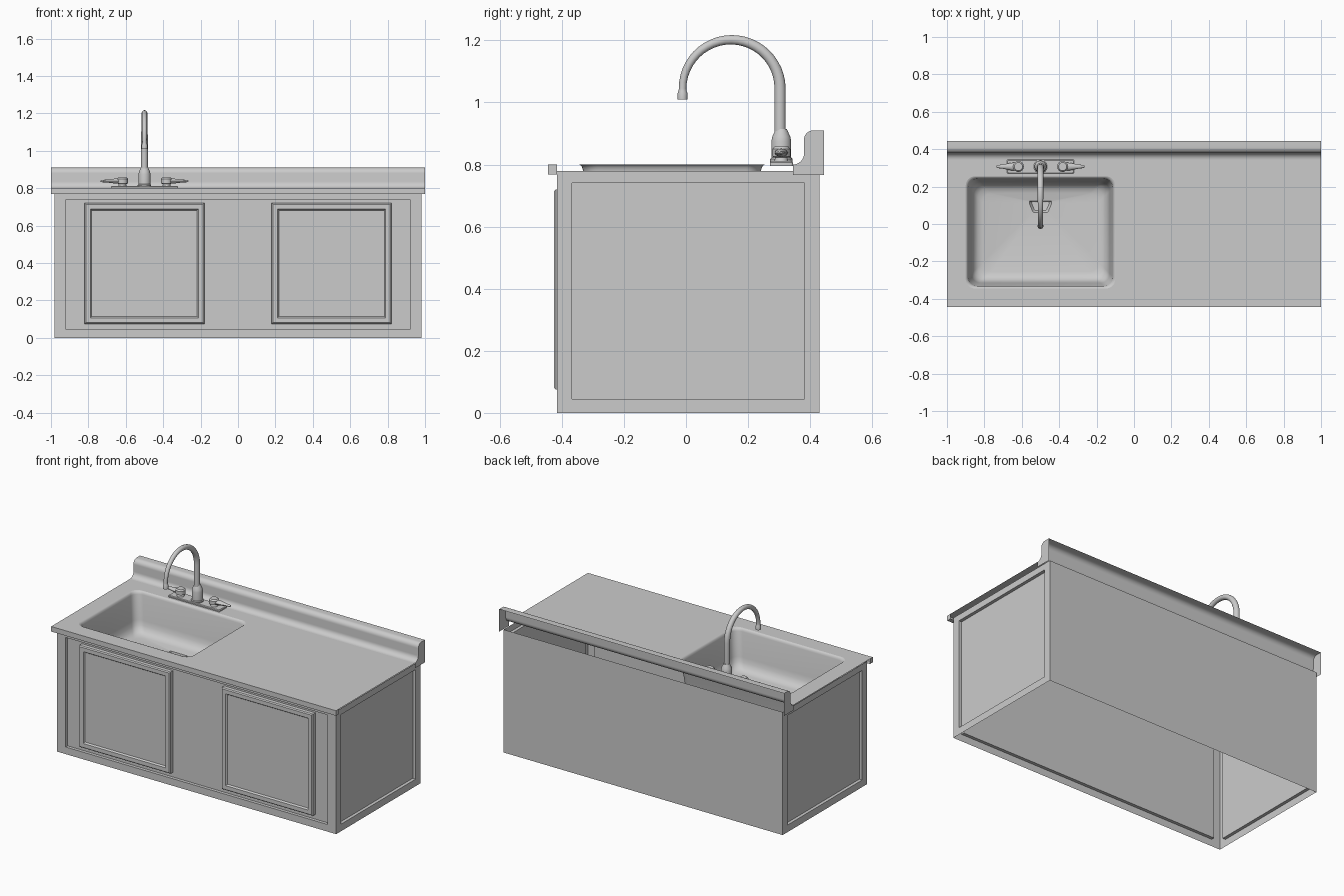
import bpy, bmesh, math
from mathutils import Vector

if "Cube" in bpy.data.objects:
    bpy.data.objects.remove(bpy.data.objects["Cube"])


def finish(name, bm, smooth=True, angle=35):
    bmesh.ops.remove_doubles(bm, verts=bm.verts[:], dist=1e-5)
    bmesh.ops.recalc_face_normals(bm, faces=bm.faces[:])
    me = bpy.data.meshes.new(name)
    bm.to_mesh(me)
    bm.free()
    ob = bpy.data.objects.new(name, me)
    bpy.context.collection.objects.link(ob)
    if smooth:
        bpy.ops.object.select_all(action='DESELECT')
        ob.select_set(True)
        bpy.context.view_layer.objects.active = ob
        bpy.ops.object.shade_smooth_by_angle(angle=math.radians(angle))
    return ob


def add_loft(bm, rings, cap_start=False, cap_end=False):
    """Skin a list of closed rings that have equal point counts."""
    vr = [[bm.verts.new(p) for p in r] for r in rings]
    n = len(vr[0])
    for a, b in zip(vr, vr[1:]):
        for i in range(n):
            j = (i + 1) % n
            bm.faces.new((a[i], a[j], b[j], b[i]))
    if cap_start:
        bm.faces.new(vr[0][::-1])
    if cap_end:
        bm.faces.new(vr[-1])


def loft(name, rings, cap_start=False, cap_end=False, angle=35):
    bm = bmesh.new()
    add_loft(bm, rings, cap_start, cap_end)
    return finish(name, bm, True, angle)


def circle(cx, cy, z, r, n=24):
    return [(cx + r * math.cos(2 * math.pi * i / n),
             cy + r * math.sin(2 * math.pi * i / n), z) for i in range(n)]


def rounded_rect(x0, x1, y0, y1, r, z, seg=8):
    pts = []
    for k, (cx, cy) in enumerate(((x1 - r, y1 - r), (x0 + r, y1 - r),
                                  (x0 + r, y0 + r), (x1 - r, y0 + r))):
        for i in range(seg + 1):
            a = math.pi / 2 * (k + i / seg)
            pts.append((cx + r * math.cos(a), cy + r * math.sin(a), z))
    return pts


# Cabinet: open shell with recessed front and side panels, plain back
X, YF, YB, H, REC = 0.98, -0.415, 0.43, 0.78, 0.02
bm = bmesh.new()


def rect(place, u0, u1, v0, v1, d):
    return [place(u, v, d) for u, v in ((u0, v0), (u1, v0), (u1, v1), (u0, v1))]


def panel(place, u0, u1, margin):
    inner = (u0 + margin, u1 - margin, 0.045, 0.74)
    add_loft(bm, [rect(place, u0, u1, 0, H, 0), rect(place, *inner, 0),
                  rect(place, *inner, REC)], cap_end=True)


panel(lambda u, v, d: (u, YF + d, v), -X, X, 0.06)
for s in (-1, 1):
    panel(lambda u, v, d, s=s: (s * (X - d), u, v), YF, YB, 0.048)
bm.faces.new([bm.verts.new(p) for p in rect(lambda u, v, d: (u, YB, v), -X, X, 0, H, 0)])
finish("cabinet", bm, False)

# Doors: slab with a stepped inner panel
for side, s in (("left", -1), ("right", 1)):
    def ring(m, y):
        return [(s * 0.5 + a * (0.32 - m), y, 0.3975 + b * (0.3225 - m))
                for a, b in ((-1, -1), (1, -1), (1, 1), (-1, 1))]
    loft("door_" + side, [ring(0, YF + REC), ring(0, -0.419), ring(0.006, -0.425),
                          ring(0.031, -0.425), ring(0.038, -0.415)],
         cap_end=True, angle=20)

# Countertop sheet with basin opening and front lip
BX0, BX1, BY0, BY1, TOP = -0.9, -0.1, -0.345, 0.255, 0.80


def basin_ring(m, z):
    return rounded_rect(BX0 + m, BX1 - m, BY0 + m, BY1 - m, 0.05, z)


bm = bmesh.new()
SY = 0.345
outer = [(-1, -0.445, TOP), (1, -0.445, TOP), (1, SY, TOP), (-1, SY, TOP)]
edges = []
for pts in (outer, basin_ring(0, TOP)):
    vs = [bm.verts.new(p) for p in pts]
    edges += [bm.edges.new((vs[i], vs[(i + 1) % len(vs)])) for i in range(len(vs))]
bmesh.ops.triangle_fill(bm, edges=edges, use_beauty=True, normal=Vector((0, 0, 1)))


def sweep_x(profile, cap):
    a, b = ([bm.verts.new((x, y, z)) for y, z in profile] for x in (-1, 1))
    for i in range(len(profile) - 1):
        bm.faces.new((a[i], a[i + 1], b[i + 1], b[i]))
    for x in (-1, 1):
        bm.faces.new([bm.verts.new((x, y, z)) for y, z in cap])


lip = [(-0.445, TOP), (-0.445, 0.768), (YF, 0.768)]
sweep_x(lip, lip + [(YF, TOP)])
finish("countertop", bm, True)

# Backsplash: coved sheet, open behind, closed at the ends
bm = bmesh.new()
cove = [(SY + 0.035 * math.sin(t), TOP + 0.035 * (1 - math.cos(t)))
        for t in [math.pi / 2 * i / 8 for i in range(9)]]
crown = [(0.41 - 0.03 * math.cos(t), 0.88 + 0.03 * math.sin(t))
         for t in [math.pi / 2 * i / 8 for i in range(9)]]
splash = cove + crown + [(0.445, 0.91)]
sweep_x(splash, splash + [(0.445, 0.767), (SY, 0.767)])
finish("backsplash", bm, True)

# Basin: lofted bowl running into a round drain
DX, DY = -0.5, 0.11
rings = [basin_ring(m, z) for m, z in
         ((0, 0.80), (0.005, 0.798), (0.010, 0.792), (0.013, 0.782), (0.03, 0.63),
          (0.036, 0.60), (0.048, 0.575), (0.066, 0.56), (0.09, 0.554))]
angles = [math.atan2(p[1] - DY, p[0] - DX) for p in rings[-1]]
for r, z in ((0.060, 0.546), (0.056, 0.540), (0.047, 0.528), (0.02, 0.524)):
    rings.append([(DX + r * math.cos(a), DY + r * math.sin(a), z) for a in angles])
loft("basin", rings, cap_end=True, angle=40)

# Faucet base plate
FX, FY = -0.5, 0.307
loft("faucet_plate", [rounded_rect(FX - 0.18 + m, FX + 0.18 - m, FY - 0.037 + m,
                                   FY + 0.037 - m, 0.006, z, 3)
                      for m, z in ((0, 0.795), (0, 0.807), (0.004, 0.811))],
     cap_start=True, cap_end=True)

# Spout column: turned body
loft("spout_base", [circle(FX, FY, z, r) for z, r in
                    ((0.80, 0.036), (0.818, 0.036), (0.822, 0.032), (0.875, 0.032),
                     (0.89, 0.029), (0.905, 0.022), (0.915, 0.018))], cap_end=True)

# Gooseneck: tapered tube bent in the y-z plane, with a nozzle
CY, CZ, R = 0.146, 1.045, 0.157
path = [(CY + R, 0.90, 0, 0.018), (CY + R, 0.97, 0, 0.018)]
for i in range(25):
    t = math.pi * i / 24
    path.append((CY + R * math.cos(t), CZ + R * math.sin(t), t, 0.018 - 0.006 * i / 24))
for z, r in ((1.037, 0.013), (1.030, 0.016), (1.010, 0.016)):
    path.append((CY - R, z, math.pi, r))
N = 20
rings = []
for y, z, t, r in path:
    rings.append([(FX + r * math.sin(2 * math.pi * k / N),
                   y + r * math.cos(2 * math.pi * k / N) * math.cos(t),
                   z + r * math.cos(2 * math.pi * k / N) * math.sin(t)) for k in range(N)])
loft("gooseneck_spout", rings, cap_start=True, cap_end=True)

# Handles: hub and flattened tapering lever on each side
for side, s in (("left", -1), ("right", 1)):
    hx = FX + s * 0.118
    loft("handle_hub_" + side, [circle(hx, FY, z, r, 16) for z, r in
                                ((0.805, 0.024), (0.822, 0.020), (0.826, 0.029),
                                 (0.850, 0.029), (0.858, 0.022))],
         cap_start=True, cap_end=True)
    rings = []
    for d, w, h in ((0.0, 0.022, 0.014), (0.04, 0.020, 0.013), (0.08, 0.012, 0.008),
                    (0.112, 0.008, 0.006), (0.117, 0.004, 0.003)):
        rings.append([(hx + s * d, FY + w * math.cos(2 * math.pi * k / 12),
                       0.838 + h * math.sin(2 * math.pi * k / 12)) for k in range(12)])
    loft("handle_lever_" + side, rings, cap_start=True, cap_end=True)
